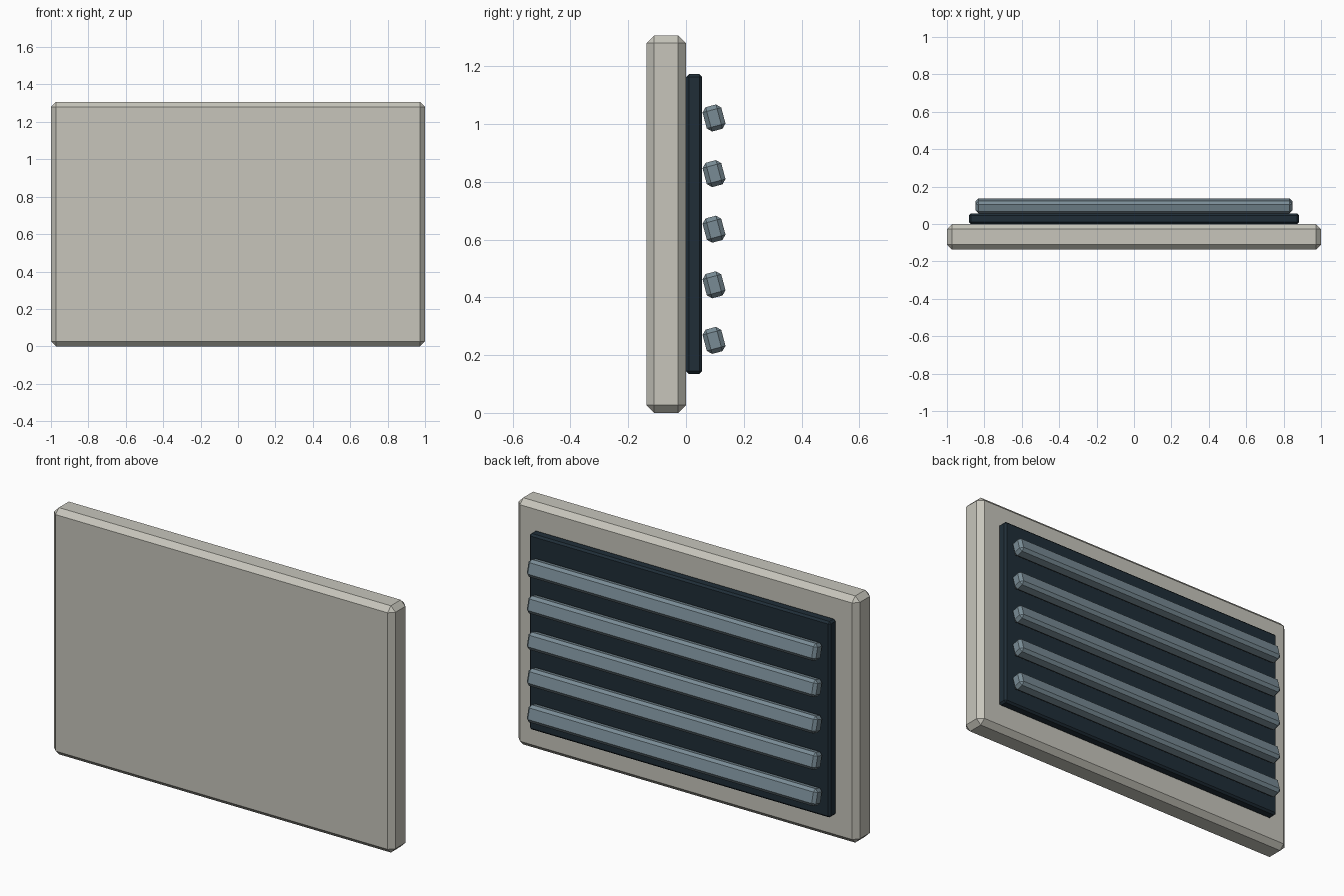
import bpy, bmesh
from math import radians
from mathutils import Matrix

if "Cube" in bpy.data.objects:
    bpy.data.objects.remove(bpy.data.objects["Cube"])


def material(name, rgb):
    m = bpy.data.materials.new(name)
    m.diffuse_color = (*rgb, 1)
    m.use_nodes = True
    m.node_tree.nodes["Principled BSDF"].inputs["Base Color"].default_value = m.diffuse_color
    return m


def chamfered_box(name, size, centre, chamfer, mat, tilt=0):
    """Box with one flat chamfer on every edge, tilted about x."""
    bm = bmesh.new()
    bmesh.ops.create_cube(bm, size=1, matrix=Matrix.Diagonal((*size, 1)))
    bmesh.ops.bevel(bm, geom=bm.edges[:], offset=chamfer, segments=1,
                    profile=0.5, affect='EDGES')
    mesh = bpy.data.meshes.new(name)
    bm.to_mesh(mesh)
    bm.free()
    mesh.materials.append(mat)
    ob = bpy.data.objects.new(name, mesh)
    ob.location = centre
    ob.rotation_euler.x = tilt
    bpy.context.collection.objects.link(ob)
    return ob


stone = material("stone", (0.57, 0.56, 0.50))
dark = material("dark_blue", (0.014, 0.027, 0.039))
steel = material("steel_blue", (0.19, 0.26, 0.30))

# Thick outer plate, flat towards the front
chamfered_box("wall_plate", (2.0, 0.137, 1.307), (0, -0.0685, 0.6535), 0.027, stone)

# Dark recess panel mounted on the rear face
chamfered_box("vent_panel", (1.765, 0.056, 1.038), (0, 0.028, 0.6535), 0.010, dark)

# Five tilted louvre slats
for i in range(5):
    chamfered_box(f"louvre_slat_{i + 1}", (1.694, 0.067, 0.087),
                  (0, 0.097, 0.251 + i * 0.1925), 0.015, steel, radians(15))
